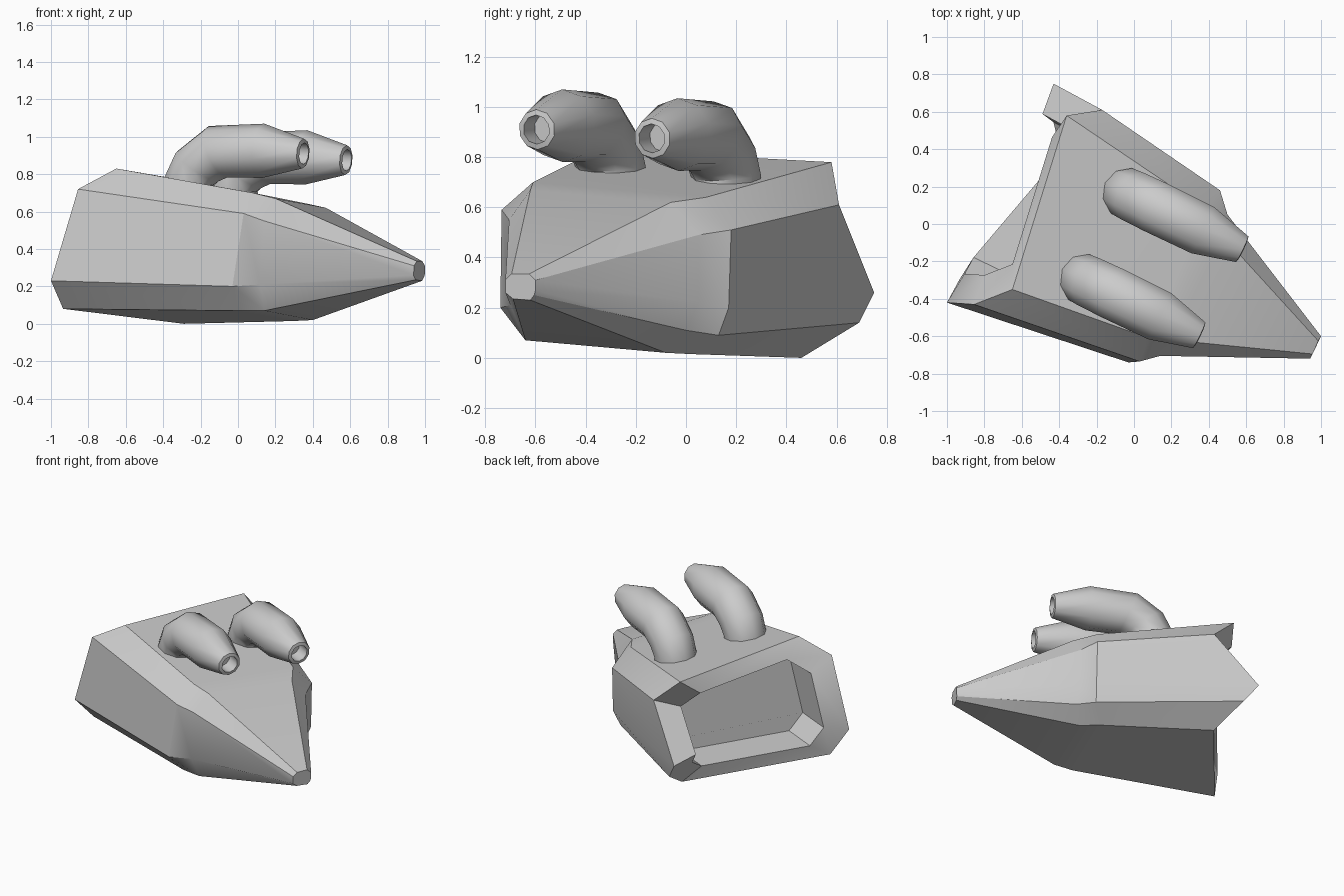
import bpy, bmesh, math
from mathutils import Vector

if "Cube" in bpy.data.objects:
    bpy.data.objects.remove(bpy.data.objects["Cube"])


def loft(name, rings, angle):
    """Bridge a chain of equal-length rings, cap both ends, shade."""
    bm = bmesh.new()
    loops = [[bm.verts.new(p) for p in r] for r in rings]
    n = len(loops[0])
    for a, b in zip(loops, loops[1:]):
        for i in range(n):
            j = (i + 1) % n
            bm.faces.new((a[i], a[j], b[j], b[i]))
    bm.faces.new(loops[0][::-1])
    bm.faces.new(loops[-1])
    bmesh.ops.recalc_face_normals(bm, faces=bm.faces)
    me = bpy.data.meshes.new(name)
    bm.to_mesh(me)
    bm.free()
    ob = bpy.data.objects.new(name, me)
    bpy.context.collection.objects.link(ob)
    bpy.ops.object.select_all(action='DESELECT')
    ob.select_set(True)
    bpy.context.view_layer.objects.active = ob
    bpy.ops.object.shade_smooth_by_angle(angle=math.radians(angle))
    return ob


# Hull cross-sections, clockwise from the top far corner
rear = [(-.36, .58, .78), (-.65, -.35, .83), (-.855, -.43, .72),
        (-1, -.42, .23), (-.935, -.30, .08), (-.29, .46, 0),
        (-.35, .69, .14), (-.43, .75, .26), (-.17, .61, .61)]
shoulder = [(.38, .08, .64), (.08, -.61, .70), (.03, -.735, .59),
            (-.03, -.74, .20), (0, -.62, .07), (.30, .02, .015),
            (.43, .13, .09), (.46, .17, .20), (.46, .18, .51)]
neck = [(.47, -.06, .62), (.20, -.62, .67), (.14, -.705, .55),
        (.12, -.70, .21), (.14, -.64, .07), (.40, -.08, .02),
        (.49, 0, .11), (.50, .05, .22), (.50, .05, .49)]
tip = [(.985, -.625, .335), (.955, -.695, .335), (.942, -.72, .31),
       (.938, -.72, .26), (.95, -.69, .235), (.985, -.62, .23),
       (.995, -.605, .25), (1, -.60, .27), (1, -.60, .31)]

# Rear rim slopes in, then a straight pocket runs forward
centre = Vector((-.65, .15, .40))
rim = [Vector(p).lerp(centre, .27) for p in rear]
pocket = [p + Vector((.25, -.12, -.005)) for p in rim]
loft("hull", [pocket, rim, rear, shoulder, neck, tip], 30)

# Bent exhaust pipes: distance along heading, height, radius, tilt from vertical
heading = Vector((.9, -.436, 0))
side = Vector((.436, .9, 0))
up = Vector((0, 0, 1))
SIDES = 10
profile = [(0, .64, .135, 0), (0, .76, .14, 8), (.055, .845, .145, 35),
           (.17, .92, .148, 68), (.44, .925, .145, 92), (.675, .91, .08, 94),
           (.68, .91, .058, 94), (.58, .915, .058, 94)]


def pipe(name, base):
    rings = []
    for d, z, r, tilt in profile:
        t = math.radians(tilt)
        radial = heading * math.cos(t) - up * math.sin(t)
        c = base + heading * d + up * z
        rings.append([c + (side * math.cos(a) + radial * math.sin(a)) * r
                      for a in (2 * math.pi * (i + .5) / SIDES for i in range(SIDES))])
    return loft(name, rings, 40)


pipe("front_pipe", Vector((-.26, -.30, 0)))
pipe("back_pipe", Vector((-.03, .16, -.035)))
